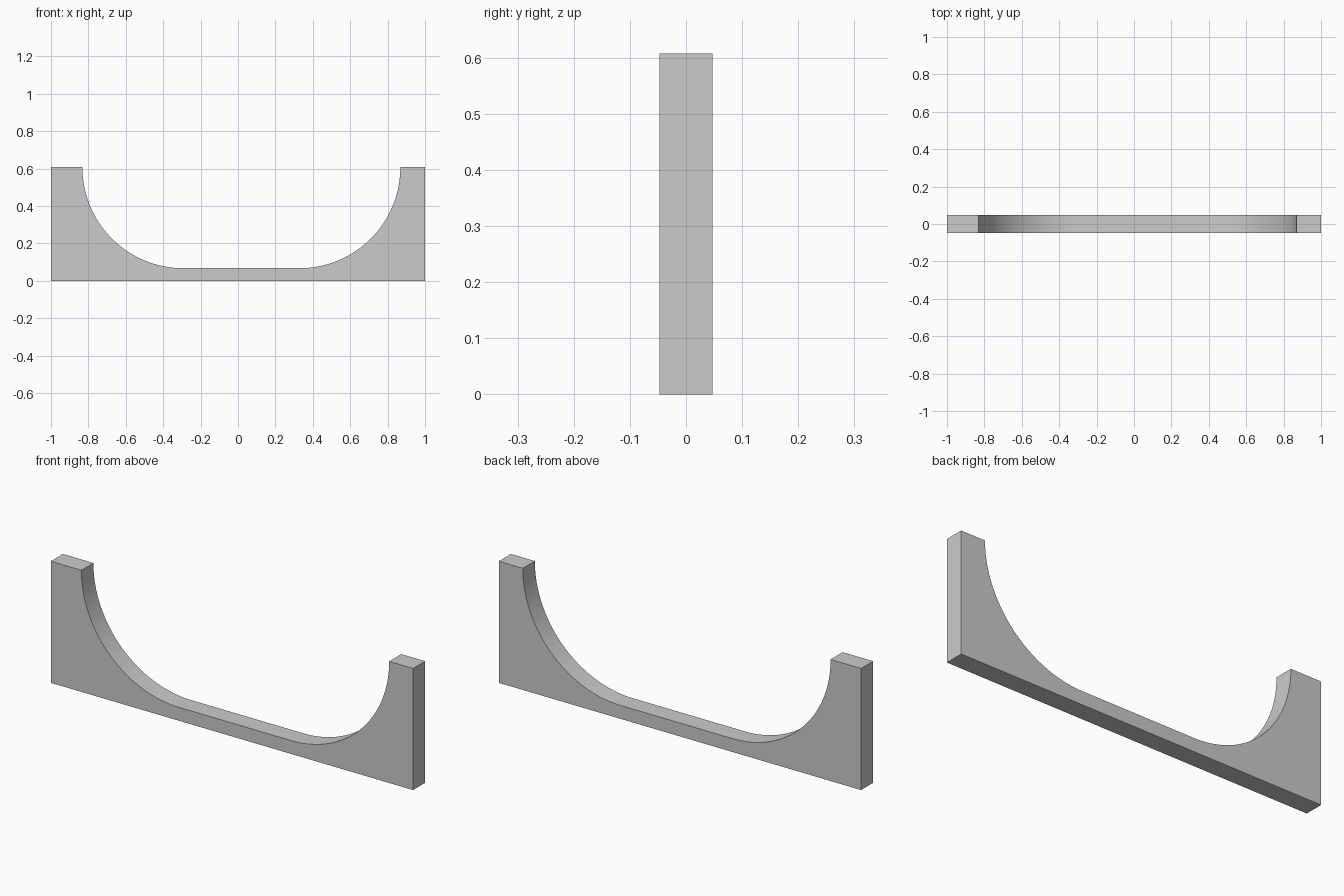
import bpy, bmesh
from math import sin, cos, pi

if "Cube" in bpy.data.objects:
    bpy.data.objects.remove(bpy.data.objects["Cube"])

HEIGHT, WEB, DEPTH = 0.607, 0.067, 0.095
LEFT, RIGHT = -0.832, 0.868      # inner edges of the two posts
R = HEIGHT - WEB                 # radius of the quarter-round fillets
N = 32


def arc(cx, start):
    """Quarter circle below the top edge, sweeping counter-clockwise."""
    return [(cx + R * cos(start + i * pi / 2 / N),
             HEIGHT + R * sin(start + i * pi / 2 / N)) for i in range(N + 1)]


# Front profile: base, posts and the two fillets
profile = [(1, HEIGHT), (1, 0), (-1, 0), (-1, HEIGHT)]
profile += arc(LEFT + R, pi) + arc(RIGHT - R, 1.5 * pi)

# Extrude the profile through the depth
bm = bmesh.new()
face = bm.faces.new([bm.verts.new((x, -DEPTH / 2, z)) for x, z in profile])
ext = bmesh.ops.extrude_face_region(bm, geom=[face], use_keep_orig=True)
verts = [g for g in ext["geom"] if isinstance(g, bmesh.types.BMVert)]
bmesh.ops.translate(bm, verts=verts, vec=(0, DEPTH, 0))
bmesh.ops.recalc_face_normals(bm, faces=bm.faces)

mesh = bpy.data.meshes.new("cradle_bracket")
bm.to_mesh(mesh)
bm.free()
bracket = bpy.data.objects.new("cradle_bracket", mesh)
bpy.context.collection.objects.link(bracket)

# Smooth the fillets, keep corners sharp
bpy.context.view_layer.objects.active = bracket
bracket.select_set(True)
bpy.ops.object.shade_smooth_by_angle(angle=pi / 6)
